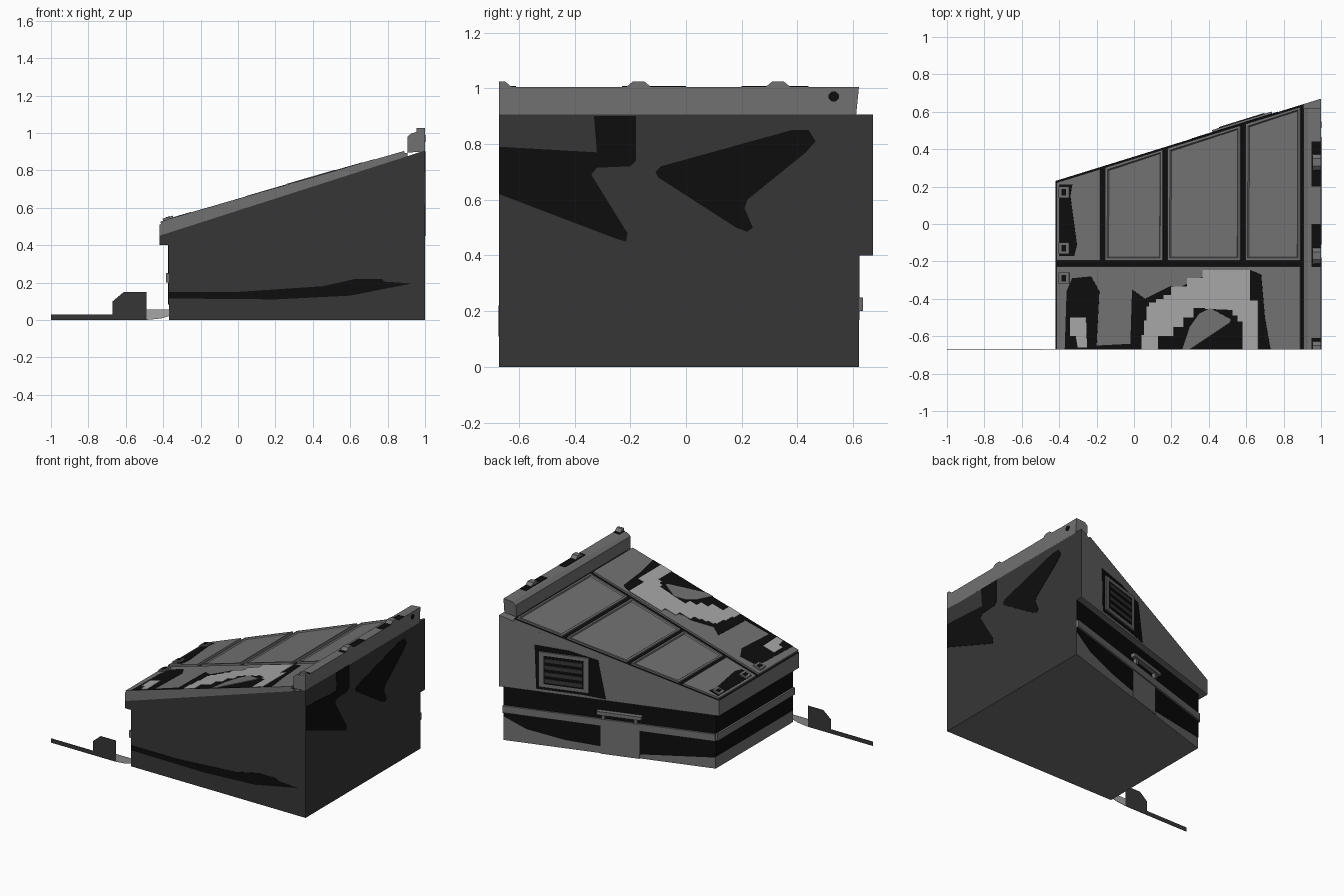
import bpy, bmesh
from mathutils import Vector

if "Cube" in bpy.data.objects:
    bpy.data.objects.remove(bpy.data.objects["Cube"])


def material(name, v):
    m = bpy.data.materials.new(name)
    m.diffuse_color = (v, v, v, 1)
    m.use_nodes = True
    m.node_tree.nodes["Principled BSDF"].inputs["Base Color"].default_value = m.diffuse_color
    return m


GREY = material("mid_grey", 0.165)
DARK = material("dark_grey", 0.037)
BLACK = material("black", 0.004)
LIGHT = material("light_grey", 0.38)


def finish(name, bm, mats):
    bmesh.ops.recalc_face_normals(bm, faces=bm.faces)
    me = bpy.data.meshes.new(name)
    bm.to_mesh(me)
    bm.free()
    for m in mats:
        me.materials.append(m)
    ob = bpy.data.objects.new(name, me)
    bpy.context.collection.objects.link(ob)
    return ob


def prism(name, bottom, top, mats, rule=None):
    """Closed solid between two matching outlines; rule picks a material by normal."""
    bm = bmesh.new()
    a = [bm.verts.new(p) for p in bottom]
    b = [bm.verts.new(p) for p in top]
    bm.faces.new(a)
    bm.faces.new(b)
    for i in range(len(a)):
        j = (i + 1) % len(a)
        bm.faces.new((a[i], a[j], b[j], b[i]))
    bmesh.ops.recalc_face_normals(bm, faces=bm.faces)
    if rule:
        for f in bm.faces:
            f.material_index = rule(f.normal)
    return finish(name, bm, mats)


def slab(name, pts, z0, z1, mats, rule=None):
    return prism(name, [(x, y, z0(x)) for x, y in pts], [(x, y, z1(x)) for x, y in pts], mats, rule)


def plate(name, pts, plane, depth, mat, lift=0.0):
    """Outline drawn on a plane (origin, u, v, outward sign) and extruded outward."""
    o, u, v, s = plane
    o, u, v = Vector(o), Vector(u), Vector(v)
    n = u.cross(v).normalized() * s
    base = [o + u * p + v * q + n * lift for p, q in pts]
    return prism(name, base, [p + n * depth for p in base], [mat])


def rect(a, b, c, d):
    return [(a, c), (b, c), (b, d), (a, d)]


def stairs(pts, n=3):
    """Turns slanting edges into blocky steps."""
    out = []
    for (x0, y0), (x1, y1) in zip(pts, pts[1:]):
        for k in range(n):
            xa = x0 + (x1 - x0) * k / n
            ya, yb = y0 + (y1 - y0) * k / n, y0 + (y1 - y0) * (k + 1) / n
            out += [(xa, ya), (xa, yb)]
    return out + [pts[-1]]


# Working planes
LID = ((0, 0, 0.646), (1, 0, 0.29), (0, 1, 0), 1)
FRONT = ((0, -0.67, 0), (1, 0, 0), (0, 0, 1), 1)
RIGHT = ((1, 0, 0), (0, 1, 0), (0, 0, 1), 1)
LEFT = ((-0.37, 0, 0), (0, 1, 0), (0, 0, 1), -1)
BACK = ((0, 0.36, 0), (1, 0.31, 0), (0, 0, 1), -1)
BACK_LOW = ((0, 0.31, 0), (1, 0.31, 0), (0, 0, 1), -1)


def back_y(x):
    return 0.36 + 0.31 * x


def lid_z(x):
    return 0.646 + 0.29 * x


# Hull: recessed lower part and overhanging upper part, dark on front and right
def cut_sides(n):
    return 1 if n.y < -0.9 or n.x > 0.9 else 0


def under_lid(x):
    return 0.45 + 0.321 * (x + 0.42)


slab("lower_hull", [(-0.37, -0.67), (1, -0.67), (1, 0.62), (-0.37, 0.195)],
     lambda x: 0, lambda x: 0.4, [GREY, DARK], cut_sides)
slab("upper_hull", [(-0.42, -0.67), (1, -0.67), (1, 0.67), (-0.42, 0.23)],
     lambda x: 0.4, under_lid, [GREY, DARK], cut_sides)

# Sloping lid: black bed showing between raised panels
slab("lid_bed", [(-0.42, -0.67), (0.905, -0.67), (0.905, back_y(0.905)), (-0.42, 0.23)],
     under_lid, lambda x: lid_z(x) - 0.014, [GREY, BLACK], lambda n: 1 if n.z > 0.5 else 0)


def lid_panel(name, pts, inset):
    ob = plate(name, pts, LID, 0.014, GREY, -0.014)
    if inset:
        bm = bmesh.new()
        bm.from_mesh(ob.data)
        top = max(bm.faces, key=lambda f: f.normal.z)
        bmesh.ops.inset_region(bm, faces=[top], thickness=0.018, depth=0)
        bmesh.ops.inset_region(bm, faces=[top], thickness=0.008, depth=-0.008)
        bm.to_mesh(ob.data)
        bm.free()


for i, (a, b) in enumerate([(-0.415, -0.182), (-0.156, 0.152), (0.178, 0.567), (0.595, 0.888)]):
    lid_panel(f"rear_lid_panel_{i}", [(a, -0.195), (b, -0.195), (b, back_y(b) - 0.01),
                                      (a, back_y(a) - 0.01)], i > 0)
lid_panel("front_lid_panel", rect(-0.415, 0.888, -0.67, -0.228), False)

# Painted patches on the lid
plate("left_lid_patch", [(-0.37, -0.67), (-0.36, -0.36), (-0.33, -0.29), (-0.23, -0.28),
      (-0.185, -0.36), (-0.2, -0.65), (-0.01, -0.64), (-0.01, -0.67)], LID, 0.002, BLACK)
plate("left_lid_light", [(-0.34, -0.5), (-0.255, -0.5), (-0.25, -0.66), (-0.3, -0.66),
      (-0.31, -0.6), (-0.34, -0.6)], LID, 0.004, LIGHT)
plate("arch_shadow_patch", [(-0.02, -0.67), (-0.01, -0.35), (0.06, -0.4), (0.2, -0.33), (0.24, -0.34),
      (0.45, -0.245), (0.62, -0.245), (0.68, -0.27), (0.7, -0.5), (0.73, -0.67)], LID, 0.002, BLACK)
arch_outer = [(0.04, -0.67), (0.08, -0.44), (0.2, -0.38), (0.45, -0.245)]
arch_inner = [(0.58, -0.55), (0.5, -0.46), (0.32, -0.45), (0.16, -0.6)]
plate("arch_light_patch", stairs(arch_outer) + [(0.62, -0.245), (0.62, -0.41), (0.665, -0.41),
      (0.665, -0.67), (0.58, -0.67)] + stairs(arch_inner) + [(0.13, -0.6), (0.13, -0.67)],
      LID, 0.004, LIGHT)
plate("arch_centre_patch", [(0.26, -0.67), (0.3, -0.55), (0.35, -0.48), (0.41, -0.45), (0.52, -0.51),
      (0.51, -0.53), (0.3, -0.67)], LID, 0.006, GREY)
plate("hinge_patch", [(-0.4, 0.21), (-0.33, 0.21), (-0.34, 0.15), (-0.305, -0.11),
      (-0.32, -0.17), (-0.4, -0.17)], LID, 0.002, BLACK)
for i, y in enumerate((0.17, -0.13, -0.29)):
    plate(f"hinge_{i}", rect(-0.4, -0.345, y - 0.03, y + 0.03), LID, 0.012, GREY)
    plate(f"hinge_slot_{i}", rect(-0.385, -0.36, y - 0.018, y + 0.018), LID, 0.014, BLACK)

# Raised ridge along the right edge with low bumps
profile = [(0.905, 0.895), (0.905, 0.98), (0.93, 1.0), (1.0, 1.005), (1.0, 0.9)]
prism("ridge", [(x, -0.67, z) for x, z in profile],
      [(x, 0.61 + (z - 0.9) * 0.1, z) for x, z in profile], [GREY])
for i, (a, b) in enumerate([(-0.67, -0.62), (-0.22, -0.12), (0.28, 0.38)]):
    outline = [(a, 1.0), (a if i == 0 else a + 0.03, 1.025), (b - 0.03, 1.025), (b, 1.0)]
    prism(f"ridge_bump_{i}", [(0.955, y, z) for y, z in outline],
          [(1.0, y, z) for y, z in outline], [GREY])
RIDGE = ((0, 0, 1.003), (1, 0, 0.05), (0, 1, 0), 1)
for i, (a, b) in enumerate([(-0.67, -0.61), (-0.23, 0.0), (0.2, 0.44)]):
    plate(f"ridge_patch_{i}", rect(0.95, 0.998, a, b), ((0, 0, 0.955), (1, 0, 0.05), (0, 1, 0), 1),
          0.003, BLACK)
plate("ridge_bolt", [(0.53 + 0.018 * p, 0.97 + 0.018 * q) for p, q in
      [(1, 0.4), (0.4, 1), (-0.4, 1), (-1, 0.4), (-1, -0.4), (-0.4, -1), (0.4, -1), (1, -0.4)]],
      RIGHT, 0.002, BLACK)

# Painted patches on the right side and front
plate("right_patch_a", [(-0.67, 0.79), (-0.32, 0.77), (-0.33, 0.9), (-0.18, 0.9), (-0.18, 0.74),
      (-0.2, 0.72), (-0.32, 0.715), (-0.34, 0.69), (-0.21, 0.48), (-0.215, 0.45), (-0.25, 0.46),
      (-0.67, 0.62)], RIGHT, 0.002, BLACK)
plate("right_patch_b", [(-0.11, 0.7), (-0.09, 0.72), (0.38, 0.85), (0.44, 0.85), (0.465, 0.81),
      (0.43, 0.77), (0.22, 0.6), (0.21, 0.57), (0.24, 0.5), (0.22, 0.485), (0.18, 0.5),
      (-0.1, 0.68)], RIGHT, 0.002, BLACK)
plate("front_stripe", [(-0.37, 0.15), (0, 0.15), (0.45, 0.18), (0.63, 0.22), (0.77, 0.22),
      (0.78, 0.205), (0.93, 0.195), (0.6, 0.13), (0.2, 0.11), (-0.37, 0.115)], FRONT, 0.002, BLACK)

# Flat blade reaching left from the front, with its light coupling
plate("blade", [(-1, 0), (-1, 0.03), (-0.67, 0.03), (-0.67, 0.1), (-0.61, 0.15), (-0.49, 0.15),
      (-0.49, 0)], FRONT, 0.002, DARK, -0.002)
plate("coupling", [(-0.49, 0), (-0.49, 0.055), (-0.37, 0.055), (-0.37, 0.02), (-0.41, 0.008)],
      FRONT, 0.002, LIGHT, -0.002)

# Recessed bands and rails around the back and left
for plane, a, b, side in ((BACK_LOW, -0.37, 1, "back"), (LEFT, -0.67, 0.195, "left")):
    plate(f"{side}_upper_band", rect(a, b, 0.245, 0.4), plane, 0.003, BLACK)
    plate(f"{side}_rail", rect(a, b, 0.2, 0.25), plane, 0.016, GREY)
plate("left_lower_band", rect(-0.67, 0.195, 0.085, 0.2), LEFT, 0.003, BLACK)
plate("back_lower_band_a", [(1, 0.2), (0.37, 0.2), (0.37, 0.05), (0.6, 0.06), (0.85, 0.1), (1, 0.17)],
      BACK_LOW, 0.003, BLACK)
plate("back_lower_band_b", [(0.12, 0.2), (-0.37, 0.2), (-0.37, 0.08), (0.12, 0.03)],
      BACK_LOW, 0.003, BLACK)
plate("back_step_plate", rect(0.12, 0.37, 0, 0.2), BACK_LOW, 0.008, GREY)

# Handle on the back
plate("handle_bar", rect(0.1, 0.39, 0.285, 0.31), BACK_LOW, 0.035, GREY)
for i, x in enumerate((0.13, 0.34)):
    plate(f"handle_leg_{i}", rect(x, x + 0.02, 0.25, 0.29), BACK_LOW, 0.025, GREY)

# Vent on the back
plate("vent_patch", [(0.76, 0.42), (0.77, 0.73), (0.55, 0.72), (0.36, 0.68), (0.31, 0.41),
      (0.45, 0.42)], BACK, 0.002, BLACK)
plate("vent_frame", rect(0.42, 0.74, 0.44, 0.69), BACK, 0.012, GREY)
plate("vent_opening", rect(0.45, 0.71, 0.465, 0.665), BACK, 0.013, BLACK)
for i in range(4):
    z = 0.478 + i * 0.048
    plate(f"vent_slat_{i}", rect(0.46, 0.7, z, z + 0.026), BACK, 0.017, DARK)
